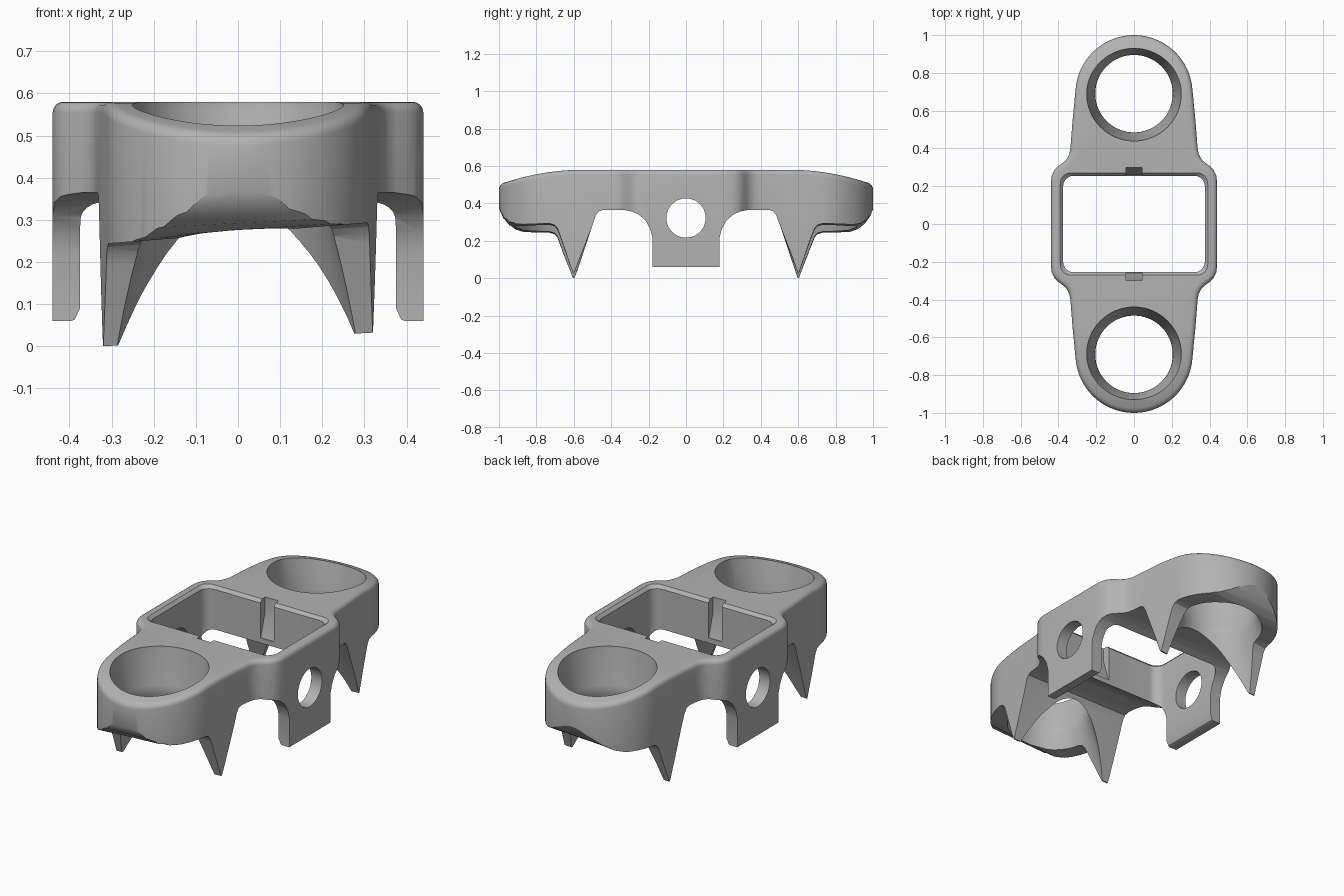
import bpy, bmesh, math
from mathutils import Vector

cube = bpy.data.objects.get("Cube")
if cube:
    bpy.data.objects.remove(cube, do_unlink=True)

HOLE_Y = 0.69      # centre of each round socket
TOP = 0.58

grey = bpy.data.materials.new("plain grey")
grey.use_nodes = True
colour = (0.45, 0.45, 0.45, 1)
grey.diffuse_color = colour
grey.node_tree.nodes["Principled BSDF"].inputs["Base Color"].default_value = colour


def finish(bm, name):
    bmesh.ops.recalc_face_normals(bm, faces=bm.faces)
    mesh = bpy.data.meshes.new(name)
    bm.to_mesh(mesh)
    bm.free()
    mesh.materials.append(grey)
    obj = bpy.data.objects.new(name, mesh)
    bpy.context.collection.objects.link(obj)
    return obj


def loft(loops, name):
    """Closed solid through a list of loops with equal point counts."""
    bm = bmesh.new()
    rings = [[bm.verts.new(p) for p in loop] for loop in loops]
    for a, b in zip(rings, rings[1:]):
        for i in range(len(a)):
            j = (i + 1) % len(a)
            bm.faces.new((a[i], a[j], b[j], b[i]))
    bm.faces.new(rings[0])
    bm.faces.new(rings[-1])
    return finish(bm, name)


def arc(cx, cy, r, a0, a1, n):
    return [(cx + r * math.cos(math.radians(a0 + (a1 - a0) * i / n)),
             cy + r * math.sin(math.radians(a0 + (a1 - a0) * i / n))) for i in range(n + 1)]


def rounded_rect(hx, hy, r, z):
    pts = []
    for sx, sy, a in ((1, 1, 0), (-1, 1, 90), (-1, -1, 180), (1, -1, 270)):
        pts += arc(sx * (hx - r), sy * (hy - r), r, a, a + 90, 6)
    return [(x, y, z) for x, y in pts]


def combine(target, tool, operation):
    mod = target.modifiers.new(tool.name, 'BOOLEAN')
    mod.operation = operation
    mod.solver = 'EXACT'
    mod.object = tool
    bpy.context.view_layer.objects.active = target
    bpy.ops.object.modifier_apply(modifier=mod.name)
    bpy.data.objects.remove(tool, do_unlink=True)


# Plan outline: one quarter, mirrored to four
quarter = [(0.44, 0.22), (0.436, 0.255), (0.422, 0.285), (0.40, 0.308), (0.375, 0.325),
           (0.355, 0.345), (0.343, 0.37), (0.337, 0.40), (0.325, 0.55)]
quarter += arc(0, HOLE_Y, 0.31, 4, 90, 20)
half = quarter + [(-x, y) for x, y in reversed(quarter[:-1])]
outline = half + [(-x, -y) for x, y in half]

# Body block with rounded top rim
bm = bmesh.new()
base = bm.faces.new([bm.verts.new((x, y, -0.1)) for x, y in outline])
ext = bmesh.ops.extrude_face_region(bm, geom=[base])
top_verts = [v for v in ext["geom"] if isinstance(v, bmesh.types.BMVert)]
bmesh.ops.translate(bm, verts=top_verts, vec=(0, 0, TOP + 0.1))
rim = [e for e in bm.edges if all(v.co.z > TOP - 0.001 for v in e.verts)]
bmesh.ops.bevel(bm, geom=rim, offset=0.025, offset_type='OFFSET', segments=4,
                profile=0.5, affect='EDGES')
# Slice the ends crosswise and let the top droop towards each nose
for i in range(10):
    for s in (-1, 1):
        bmesh.ops.bisect_plane(bm, geom=bm.verts[:] + bm.edges[:] + bm.faces[:],
                               plane_co=(0, s * (0.55 + 0.043 * i), 0), plane_no=(0, 1, 0))
for v in bm.verts:
    if v.co.z > 0.5:
        v.co.z -= 0.39 * max(0, abs(v.co.y) - 0.55) ** 2
body = finish(bm, "mount_body")

# Side profile: y, z and sideways tilt; tabs, arches, spikes and noses
profile = [(0.18, 0.06, 0), (0.18, 0.22, 0), (0.192, 0.265, 0), (0.217, 0.31, 0),
           (0.255, 0.342, 0), (0.29, 0.357, 0), (0.33, 0.365, 0), (0.445, 0.365, 0),
           (0.468, 0.357, 0), (0.483, 0.335, 0), (0.597, 0.016, 0.05), (0.604, 0.016, 0.05),
           (0.677, 0.215, 0.08), (0.688, 0.243, 0.08), (0.703, 0.26, 0.08), (0.73, 0.268, 0.08),
           (0.87, 0.268, 0.08), (0.91, 0.275, 0.07), (0.945, 0.292, 0.05), (0.975, 0.322, 0.03),
           (1.0, 0.37, 0), (1.03, 0.43, 0), (1.03, 0.8, 0)]
profile = profile + [(-y, z, t) for y, z, t in reversed(profile)]
combine(body, loft([[(x, y, z + t * x) for y, z, t in profile] for x in (-0.5, 0.5)],
                   "profile_cutter"), 'INTERSECT')

# Rectangular window with chamfered top and eased lower edges
window = [(0.405, 0.285, -0.1), (0.405, 0.285, 0.055), (0.387, 0.267, 0.064),
          (0.375, 0.255, 0.09), (0.375, 0.255, 0.563), (0.395, 0.275, 0.585),
          (0.395, 0.275, 0.7)]
combine(body, loft([rounded_rect(hx, hy, 0.055, z) for hx, hy, z in window],
                   "window_cutter"), 'DIFFERENCE')

# Waisted round sockets, flaring upwards and down between the spikes
waist = [(0.328, -0.1), (0.300, 0.0), (0.228, 0.26), (0.208, 0.335), (0.205, 0.36),
         (0.208, 0.385), (0.25, 0.565), (0.255, 0.7)]
for s in (-1, 1):
    loops = [[(x, y, z) for x, y in arc(0, s * HOLE_Y, r, 0, 360 - 360 / 64, 63)]
             for r, z in waist]
    combine(body, loft(loops, "socket_cutter"), 'DIFFERENCE')

# Cross hole through both side tabs
cross = [[(x, y, z) for y, z in arc(0, 0.322, 0.105, 0, 352.5, 47)] for x in (-0.6, 0.6)]
combine(body, loft(cross, "cross_hole_cutter"), 'DIFFERENCE')

# Sloping key notches in the window end walls
for s in (-1, 1):
    notch = [(0.2, 0.37), (0.259, 0.37), (0.298, 0.50), (0.298, 0.7), (0.2, 0.7)]
    combine(body, loft([[(x, s * y, z) for y, z in notch] for x in (-0.042, 0.042)],
                       "notch_cutter"), 'DIFFERENCE')

# Smooth curves, crisp edges
bpy.ops.object.select_all(action='DESELECT')
body.select_set(True)
bpy.context.view_layer.objects.active = body
bpy.ops.object.shade_smooth_by_angle(angle=math.radians(28))
